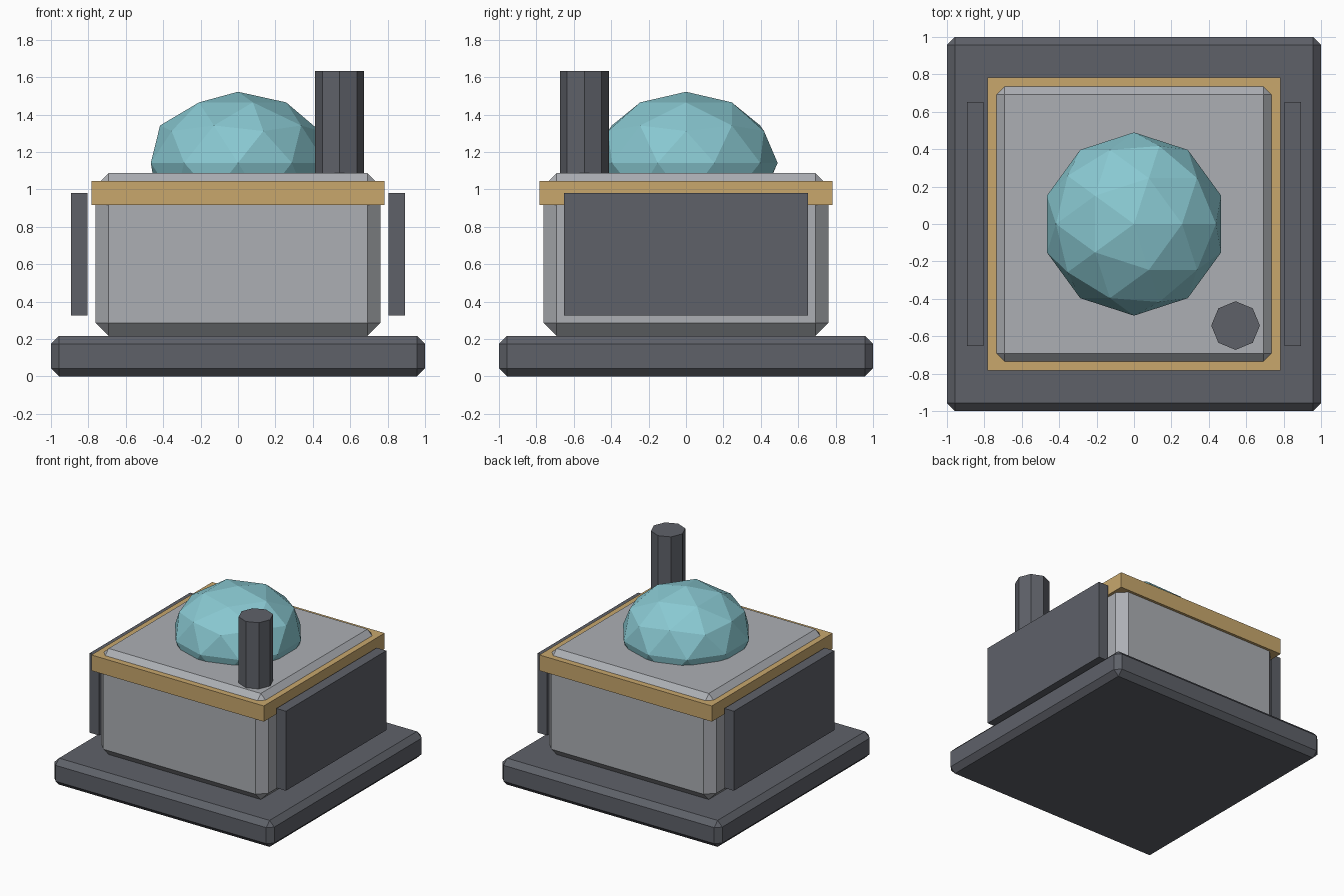
import bpy, bmesh
from mathutils import Matrix

if "Cube" in bpy.data.objects:
    bpy.data.objects.remove(bpy.data.objects["Cube"])


def mat(name, rgb):
    m = bpy.data.materials.new(name)
    m.diffuse_color = (*rgb, 1)
    m.use_nodes = True
    m.node_tree.nodes["Principled BSDF"].inputs["Base Color"].default_value = m.diffuse_color
    return m


dark = mat("dark_grey", (0.113, 0.120, 0.141))
light = mat("light_grey", (0.413, 0.428, 0.456))
tan = mat("tan", (0.578, 0.386, 0.152))
glass = mat("pale_teal", (0.25, 0.58, 0.64))


def finish(name, bm, material):
    me = bpy.data.meshes.new(name)
    bm.to_mesh(me)
    bm.free()
    me.materials.append(material)
    ob = bpy.data.objects.new(name, me)
    bpy.context.collection.objects.link(ob)
    return ob


def box(name, lo, hi, material, bevel=0):
    bm = bmesh.new()
    size = [b - a for a, b in zip(lo, hi)]
    mid = [(a + b) / 2 for a, b in zip(lo, hi)]
    bmesh.ops.create_cube(bm, size=1, matrix=Matrix.Translation(mid) @ Matrix.Diagonal((*size, 1)))
    if bevel:
        bmesh.ops.bevel(bm, geom=bm.edges[:], offset=bevel, segments=1,
                        affect='EDGES', clamp_overlap=True)
    return finish(name, bm, material)


# Base slab, chamfered body and trim band
box("base", (-1, -1, 0), (1, 1, 0.217), dark, 0.043)
box("body", (-0.762, -0.762, 0.217), (0.762, 0.762, 1.088), light, 0.07)
box("trim_band", (-0.784, -0.784, 0.916), (0.784, 0.784, 1.045), tan)

# Side panels, standing slightly off the body
for side, x0, x1 in (("left", -0.892, -0.805), ("right", 0.805, 0.892)):
    box(side + "_panel", (x0, -0.652, 0.327), (x1, 0.652, 0.98), dark)

# Faceted dome, flattened and sunk into the roof
bm = bmesh.new()
bmesh.ops.create_icosphere(bm, subdivisions=2, radius=1,
                           matrix=Matrix.Translation((0, 0, 1.142)) @ Matrix.Diagonal((0.49, 0.49, 0.38, 1)))
finish("dome", bm, glass)

# Eight-sided chimney at the front right corner
bm = bmesh.new()
bmesh.ops.create_cone(bm, cap_ends=True, segments=8, radius1=0.13, radius2=0.13,
                      depth=0.55, matrix=Matrix.Translation((0.543, -0.543, 1.357)))
finish("chimney", bm, dark)
